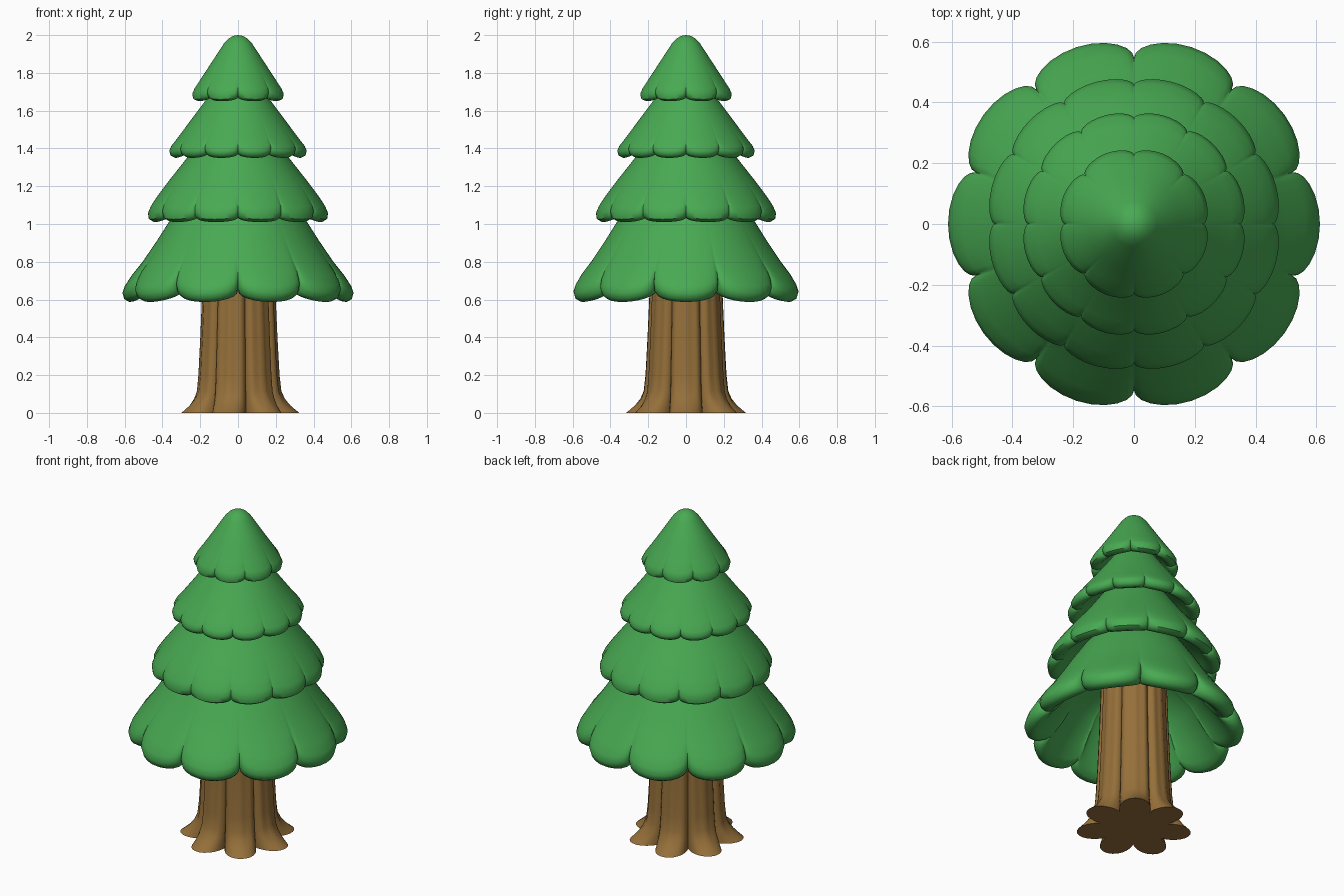
import bpy, bmesh
from math import sin, cos, pi, radians

cube = bpy.data.objects.get("Cube")
if cube:
    bpy.data.objects.remove(cube)


def make_material(name, rgb):
    mat = bpy.data.materials.new(name)
    mat.use_nodes = True
    mat.diffuse_color = (*rgb, 1)
    mat.node_tree.nodes["Principled BSDF"].inputs["Base Color"].default_value = (*rgb, 1)
    return mat


def lobe_ring(count, steps, offset):
    """Angles packed towards the notches, with a roundness from 0 (notch) to 1 (lobe centre)."""
    ring = []
    for lobe in range(count):
        for k in range(steps):
            u = -1 + 2 * k / steps
            t = sin(u * pi / 2)
            ring.append((offset + (lobe + t / 2) * 2 * pi / count, cos(u * pi / 2)))
    return ring


def loft(name, rows, mat, angle):
    """Skin closed rings of points, cap both ends and shade smooth."""
    bm = bmesh.new()
    rings = [[bm.verts.new(p) for p in row] for row in rows]
    n = len(rings[0])
    for a, b in zip(rings, rings[1:]):
        for i in range(n):
            j = (i + 1) % n
            bm.faces.new((a[i], a[j], b[j], b[i]))
    # fan caps around a centre point
    for ring in (rings[0], rings[-1]):
        centre = bm.verts.new((0, 0, sum(v.co.z for v in ring) / n))
        for i in range(n):
            bm.faces.new((ring[i], ring[(i + 1) % n], centre))
    bmesh.ops.remove_doubles(bm, verts=bm.verts, dist=0.0001)
    bmesh.ops.recalc_face_normals(bm, faces=bm.faces)
    mesh = bpy.data.meshes.new(name)
    bm.to_mesh(mesh)
    bm.free()
    mesh.materials.append(mat)
    obj = bpy.data.objects.new(name, mesh)
    bpy.context.collection.objects.link(obj)
    bpy.ops.object.select_all(action='DESELECT')
    obj.select_set(True)
    bpy.context.view_layer.objects.active = obj
    bpy.ops.object.shade_smooth_by_angle(angle=radians(angle))
    return obj


def foliage_tier(name, lobes, offset, notch_in, notch_up, profile):
    """Profile points are radius, height and how strongly the scallops act there."""
    ring = lobe_ring(lobes, 12, offset)
    rows = []
    for r, z, w in profile:
        row = []
        for a, s in ring:
            cut = w * (1 - s)
            rad = r - cut * notch_in
            row.append((rad * cos(a), rad * sin(a), z + cut * notch_up))
        rows.append(row)
    return loft(name, rows, green, 50)


green = make_material("leaf green", (0.065, 0.40, 0.085))
brown = make_material("bark brown", (0.30, 0.16, 0.042))

# Foliage: four hollow skirts with rolled, scalloped hems
foliage_tier("foliage_bottom", 10, 0, 0.065, 0.06, [
    (0.20, 1.24, 0), (0.30, 1.11, 0), (0.36, 1.02, 0), (0.43, 0.91, 0.05),
    (0.505, 0.80, 0.2), (0.565, 0.725, 0.6), (0.60, 0.67, 0.9), (0.612, 0.635, 1),
    (0.602, 0.602, 1), (0.575, 0.587, 1), (0.545, 0.592, 1), (0.51, 0.625, 0.9),
    (0.45, 0.70, 0.6), (0.35, 0.84, 0.2), (0.17, 1.0, 0)])
foliage_tier("foliage_lower_middle", 12, pi / 12, 0.026, 0.025, [
    (0.12, 1.56, 0), (0.20, 1.45, 0), (0.27, 1.35, 0), (0.365, 1.23, 0.05),
    (0.43, 1.145, 0.3), (0.468, 1.09, 0.8), (0.484, 1.055, 1), (0.48, 1.025, 1),
    (0.455, 1.01, 1), (0.425, 1.02, 1), (0.38, 1.065, 0.5), (0.29, 1.15, 0)])
foliage_tier("foliage_upper_middle", 12, pi / 12, 0.022, 0.022, [
    (0.05, 1.82, 0), (0.11, 1.74, 0), (0.175, 1.65, 0), (0.265, 1.53, 0.05),
    (0.325, 1.45, 0.3), (0.358, 1.41, 0.8), (0.37, 1.385, 1), (0.364, 1.362, 1),
    (0.342, 1.35, 1), (0.315, 1.36, 1), (0.275, 1.40, 0.5), (0.19, 1.47, 0)])
foliage_tier("foliage_top", 8, pi / 8, 0.022, 0.022, [
    (0, 2.0, 0), (0.025, 1.996, 0), (0.05, 1.982, 0), (0.075, 1.955, 0),
    (0.15, 1.84, 0), (0.20, 1.765, 0.2), (0.235, 1.715, 0.7), (0.25, 1.685, 1),
    (0.244, 1.66, 1), (0.222, 1.65, 1), (0.20, 1.657, 1), (0.165, 1.69, 0.4),
    (0.10, 1.75, 0)])

# Trunk: fluted column that spreads into seven pointed roots
trunk_profile = [  # crest radius, groove radius, height
    (0.325, 0.19, 0), (0.305, 0.19, 0.015), (0.275, 0.19, 0.04),
    (0.245, 0.187, 0.075), (0.226, 0.185, 0.115), (0.216, 0.182, 0.20),
    (0.205, 0.175, 0.40), (0.195, 0.168, 0.62), (0.18, 0.155, 1.05)]
rows = []
for crest, groove, z in trunk_profile:
    row = []
    flare = min(1, max(0, (crest - 0.22) / 0.1))
    for a, s in lobe_ring(7, 16, 0):
        ridge = s ** (0.8 + 0.9 * flare)
        ripple = 0.004 * (1 - flare) * cos(21 * a)
        rad = groove + (crest - groove) * ridge + ripple
        row.append((rad * cos(a), rad * sin(a), z))
    rows.append(row)
loft("trunk", rows, brown, 45)
